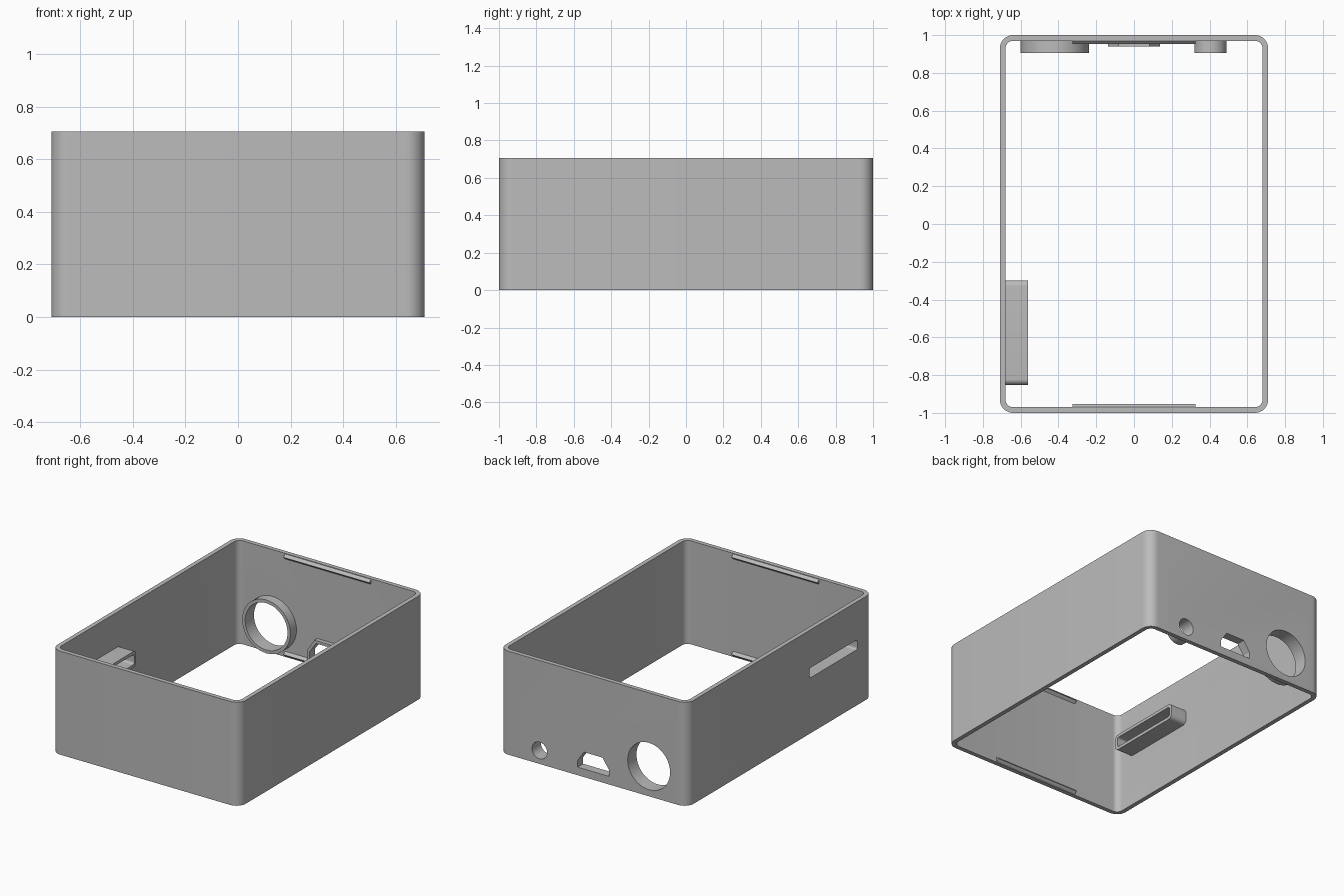
import bpy, bmesh, math

old = bpy.data.objects.get("Cube")
if old:
    bpy.data.objects.remove(old, do_unlink=True)

W, L, H = 0.71, 1.0, 0.706      # half width, half length, height
WALL = 0.03

grey = bpy.data.materials.new("plain grey")
grey.use_nodes = True
colour = (0.5, 0.5, 0.5, 1)
grey.diffuse_color = colour
grey.node_tree.nodes["Principled BSDF"].inputs["Base Color"].default_value = colour


def place(axis, u, v, d):
    """Put profile point (u, v) at depth d along an axis."""
    return {"x": (d, u, v), "y": (u, d, v), "z": (u, v, d)}[axis]


def rounded(cu, cv, hu, hv, r, n=10):
    """Rounded rectangle profile; a circle when r equals both half sizes."""
    pts = []
    for k, (su, sv) in enumerate(((1, 1), (-1, 1), (-1, -1), (1, -1))):
        for i in range(n + 1):
            a = math.radians(90) * (k + i / n)
            pts.append((cu + su * (hu - r) + r * math.cos(a),
                        cv + sv * (hv - r) + r * math.sin(a)))
    return pts


def circle(cu, cv, r, n=48):
    steps = [math.tau * i / n for i in range(n)]
    return [(cu + r * math.cos(a), cv + r * math.sin(a)) for a in steps]


def port(half, low, side, top_half, top):
    """Six-sided socket outline with two sloped upper corners."""
    return [(-half, low), (half, low), (half, side),
            (top_half, top), (-top_half, top), (-half, side)]


def make(name, axis, d0, d1, outer, inner=None):
    """Extrude a profile; with an inner profile it becomes an open tube."""
    bm = bmesh.new()
    n = len(outer)

    def ring(profile, d):
        return [bm.verts.new(place(axis, u, v, d)) for u, v in profile]

    def bridge(a, b):
        for i in range(n):
            j = (i + 1) % n
            bm.faces.new((a[i], a[j], b[j], b[i]))

    o0, o1 = ring(outer, d0), ring(outer, d1)
    bridge(o0, o1)
    if inner:
        i0, i1 = ring(inner, d0), ring(inner, d1)
        bridge(i0, i1)
        bridge(o0, i0)
        bridge(o1, i1)
    else:
        bm.faces.new(o0)
        bm.faces.new(o1)
    bmesh.ops.recalc_face_normals(bm, faces=bm.faces)
    mesh = bpy.data.meshes.new(name)
    bm.to_mesh(mesh)
    bm.free()
    mesh.materials.append(grey)
    ob = bpy.data.objects.new(name, mesh)
    bpy.context.collection.objects.link(ob)
    return ob


def smooth(ob):
    bpy.ops.object.select_all(action="DESELECT")
    ob.select_set(True)
    bpy.context.view_layer.objects.active = ob
    bpy.ops.object.shade_smooth_by_angle(angle=math.radians(30))


# Open case wall with rounded upright corners
shell = make("case_wall", "z", 0, H,
             rounded(0, 0, W, L, 0.07),
             rounded(0, 0, W - WALL, L - WALL, 0.04))
parts = [shell]

# Openings with raised collars: name, axis, wall side, collar depth, outer, inner
openings = [
    ("large_round_port", "y", 1, 0.065,
     circle(-0.42, 0.205, 0.182), circle(-0.42, 0.205, 0.16)),
    ("small_round_port", "y", 1, 0.065,
     circle(0.405, 0.092, 0.085), circle(0.405, 0.092, 0.057)),
    ("socket_port", "y", 1, 0.03,
     port(0.137, 0.035, 0.107, 0.082, 0.19), port(0.118, 0.055, 0.1, 0.07, 0.17)),
    ("card_slot", "x", -1, 0.12,
     rounded(-0.575, 0.413, 0.277, 0.055, 0.03),
     rounded(-0.575, 0.413, 0.257, 0.034, 0.015)),
]
for name, axis, side, depth, outer, inner in openings:
    face = (L if axis == "y" else W) - WALL
    parts.append(make(name + "_collar", axis, side * face,
                      side * (face - depth), outer, inner))
    cutter = make(name + "_cutter", axis, side * (face - 0.05),
                  side * (face + 0.1), inner)
    cutter.hide_render = True
    mod = shell.modifiers.new(name, "BOOLEAN")
    mod.operation, mod.solver, mod.object = "DIFFERENCE", "EXACT", cutter
    bpy.context.view_layer.objects.active = shell
    bpy.ops.object.modifier_apply(modifier=mod.name)
    bpy.data.objects.remove(cutter, do_unlink=True)

# Snap ridges along the upper and lower rims of the front and back walls
for end, side in (("front", -1), ("back", 1)):
    for level, z in (("lower", 0.021), ("upper", H - 0.021)):
        base, tip = side * (L - WALL), side * (L - WALL - 0.017)
        parts.append(make(f"{end}_{level}_ridge", "x", -0.325, 0.325,
                          [(base, z - 0.017), (tip, z), (base, z + 0.017)]))

for ob in parts:
    smooth(ob)
